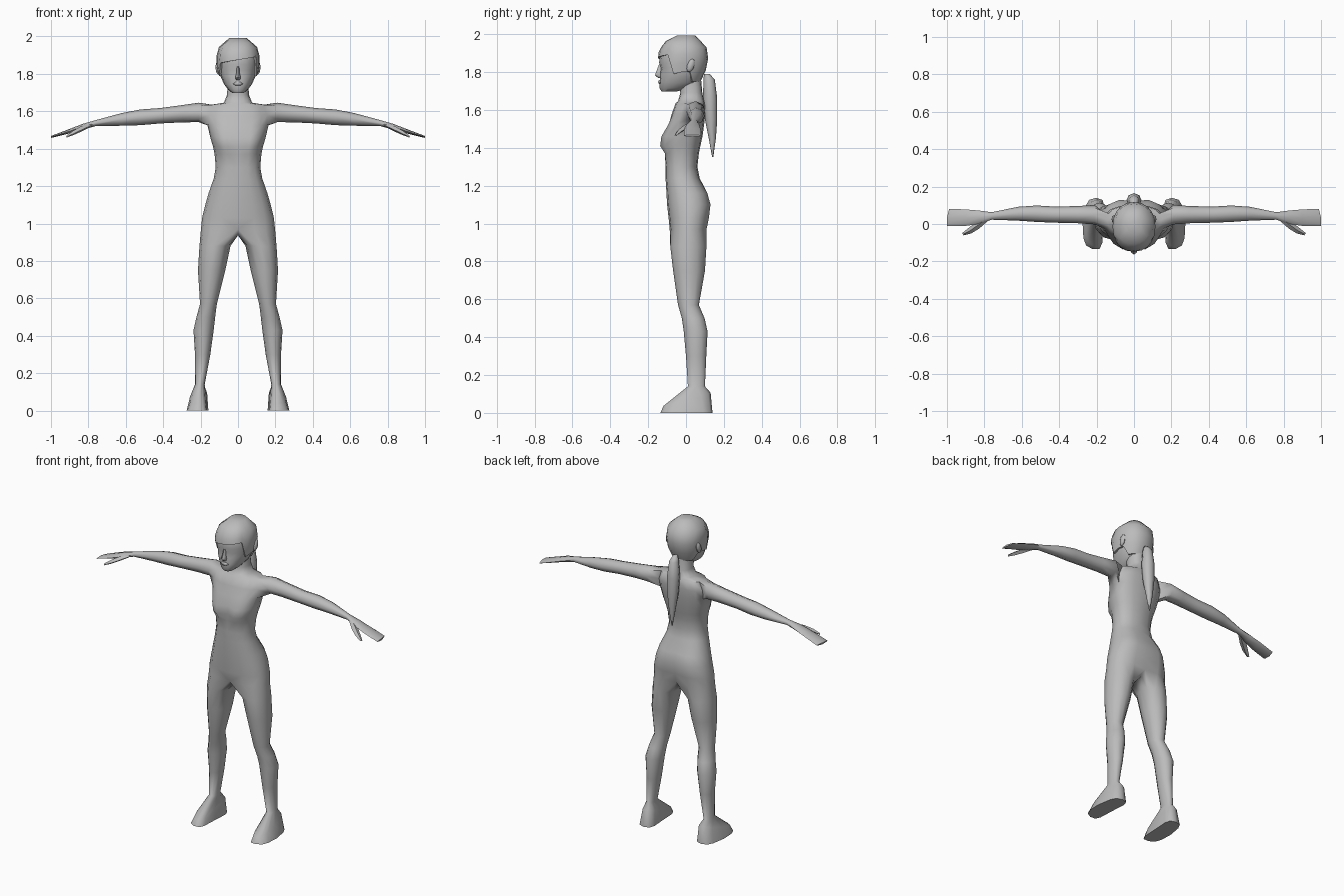
import bpy, bmesh, math
from mathutils import Vector

if "Cube" in bpy.data.objects:
    bpy.data.objects.remove(bpy.data.objects["Cube"])

grey = bpy.data.materials.new("plain grey")
grey.diffuse_color = (0.5, 0.5, 0.5, 1)
grey.use_nodes = True
grey.node_tree.nodes["Principled BSDF"].inputs["Base Color"].default_value = grey.diffuse_color


def spow(v, p):
    return math.copysign(abs(v) ** p, v)


def finish(bm, name, angle=60, mirror=False):
    bmesh.ops.recalc_face_normals(bm, faces=bm.faces)
    me = bpy.data.meshes.new(name)
    bm.to_mesh(me)
    bm.free()
    me.materials.append(grey)
    ob = bpy.data.objects.new(name, me)
    bpy.context.collection.objects.link(ob)
    if mirror:
        m = ob.modifiers.new("mirror", 'MIRROR')
        m.use_clip = True
        m.merge_threshold = 0.001
    bpy.ops.object.select_all(action='DESELECT')
    ob.select_set(True)
    bpy.context.view_layer.objects.active = ob
    bpy.ops.object.shade_smooth_by_angle(angle=math.radians(angle))
    return ob


def bridge(bm, a, b):
    n = len(a)
    for i in range(n):
        j = (i + 1) % n
        bm.faces.new((a[i], a[j], b[j], b[i]))


def loft(bm, rings, n, p=1.0):
    """Closed loft of horizontal rings: z, half width, front y, back y."""
    prev = None
    for k, (z, hw, yf, yb) in enumerate(rings):
        ring = []
        for i in range(n):
            a = 2 * math.pi * i / n
            ring.append(bm.verts.new((hw * spow(math.sin(a), p),
                                      (yf + yb) / 2 - (yb - yf) / 2 * spow(math.cos(a), p), z)))
        if prev:
            bridge(bm, prev, ring)
        if k in (0, len(rings) - 1):
            bm.faces.new(ring)
        prev = ring


# Body: one half, mirrored
bm = bmesh.new()

# Torso and neck half rings: z, half width, front y, back y, bust
torso = [(.97, .198, -.086, .115, 0), (1.03, .192, -.092, .128, 0), (1.10, .175, -.10, .137, 0),
         (1.16, .158, -.103, .12, 0), (1.24, .13, -.108, .072, 0), (1.30, .119, -.108, .06, 0),
         (1.37, .125, -.105, .068, .012), (1.41, .133, -.10, .076, .042), (1.46, .148, -.10, .087, .036),
         (1.525, .163, -.09, .096, .008), (1.58, .166, -.075, .102, 0), (1.635, .145, -.055, .10, 0),
         (1.646, .075, -.042, .096, 0), (1.69, .058, -.03, .086, 0), (1.76, .056, -.04, .08, 0)]
rows = []
for z, hw, yf, yb, bust in torso:
    row = []
    for i in range(9):
        a = math.pi * i / 8
        x = hw * abs(math.sin(a)) ** .85 if 0 < i < 8 else 0
        y = (yf + yb) / 2 - (yb - yf) / 2 * spow(math.cos(a), .85)
        y -= bust * (0, 1, .8, .2, 0, 0, 0, 0, 0)[i]
        if z < 1.2 and i == 8:
            y -= .015          # cleft at the back
        row.append(bm.verts.new((x, y, z)))
    rows.append(row)
HOLE = 9                       # the arm joins the rows from here
for k in range(len(rows) - 1):
    for i in range(8):
        if k in (HOLE, HOLE + 1) and i in (3, 4):
            continue
        bm.faces.new((rows[k][i], rows[k][i + 1], rows[k + 1][i + 1], rows[k + 1][i]))

# Arm and hand: x, y, z, half depth, half height
lo, mid, hi = rows[HOLE:HOLE + 3]
prev = [lo[3], lo[4], lo[5], mid[5], hi[5], hi[4], hi[3], mid[3]]
arm = [(.21, .05, 1.594, .052, .052), (.30, .05, 1.587, .046, .046), (.42, .05, 1.576, .043, .041),
       (.52, .055, 1.568, .044, .042), (.62, .055, 1.557, .037, .034), (.76, .043, 1.537, .02, .016),
       (.83, .036, 1.518, .036, .015), (.90, .034, 1.494, .044, .012), (1.0, .035, 1.463, .046, .005)]
for x, y, z, ry, rz in arm:
    ring = []
    for i in range(8):
        t = math.pi / 4 * (i + 1)
        dy = -ry * math.cos(t)
        dx = -.012 * dy / .046 if x == 1.0 else 0
        ring.append(bm.verts.new((x + min(dx, 0), y + dy, z - rz * math.sin(t))))
    bridge(bm, prev, ring)
    prev = ring
bm.faces.new(prev)

# Thumb
prev = None
for x, y, z, w in [(.785, .03, 1.528, .012), (.84, -.01, 1.505, .018), (.88, -.038, 1.485, .015),
                   (.915, -.055, 1.466, .007)]:
    ring = [bm.verts.new(Vector((x, y, z)) + Vector(d) * w)
            for d in ((.7, .8, 0), (0, 0, .8), (-.7, -.8, 0), (0, 0, -.8))]
    if prev:
        bridge(bm, prev, ring)
    prev = ring
bm.faces.new(prev)

# Leg and foot: z, inner x, outer x, front y, back y, slope, squareness
crotch = [bm.verts.new((0, y, .937)) for y in (.07, .02, -.04)]
prev = rows[0] + crotch
leg = [(.88, .04, .206, -.083, .108, 0, 1), (.75, .068, .214, -.068, .10, 0, 1),
       (.57, .113, .203, -.042, .068, 0, 1), (.50, .122, .222, -.022, .098, 0, 1),
       (.43, .13, .238, -.012, .114, 0, 1), (.30, .148, .23, 0, .107, 0, 1),
       (.14, .178, .23, .01, .10, 0, 1), (.07, .17, .258, -.118, .13, .28, .75),
       (0, .165, .275, -.135, .14, 0, .6)]
for z, xi, xo, yf, yb, slope, p in leg:
    ring = []
    for i in range(12):
        a = math.pi / 6 * (i - 4)
        x = (xi + xo) / 2 + (xo - xi) / 2 * spow(math.cos(a), p)
        y = (yf + yb) / 2 + (yb - yf) / 2 * spow(math.sin(a), p)
        if p < 1:
            y += .25 * (x - .22) if y < 0 else 0       # toes slant outwards
            x -= .12 * max(y, 0)
        ring.append(bm.verts.new((x, y, z + slope * y)))
    bridge(bm, prev, ring)
    prev = ring
bm.faces.new(prev)
finish(bm, "body", 65, mirror=True)

# Head with jaw and brow
skull = [(1.697, .03, -.128, -.05), (1.715, .052, -.14, .02), (1.745, .075, -.139, .065),
         (1.79, .094, -.137, .09), (1.82, .10, -.133, .10), (1.85, .103, -.142, .108),
         (1.90, .104, -.136, .108), (1.945, .088, -.112, .092), (1.972, .062, -.075, .066),
         (1.984, .03, -.035, .035)]
bm = bmesh.new()
loft(bm, skull, 16, .9)
finish(bm, "head", 50)


def skull_at(z):
    for a, b in zip(skull, skull[1:]):
        if z <= b[0]:
            t = (z - a[0]) / (b[0] - a[0])
            return [a[j] + t * (b[j] - a[j]) for j in (1, 2, 3)]
    return skull[-1][1:]


# Hair cap: hairline is high and slanted in front, low behind
bm = bmesh.new()
cols = []
for i in range(20):
    a = 2 * math.pi * i / 20
    c = math.cos(a)
    low = 1.875 + .02 * math.sin(a) if c > .5 else (1.79 if c > .2 else 1.80 if c > -.4 else 1.75)
    col = []
    for t in (0, .25, .5, .75, 1):
        z = low + t * (1.982 - low)
        hw, yf, yb = skull_at(z)
        hw, yf, yb = hw + .011, yf - .009, yb + .009
        col.append(bm.verts.new((hw * spow(math.sin(a), .9),
                                 (yf + yb) / 2 - (yb - yf) / 2 * spow(c, .9), z + .01 * t)))
    hw, yf, yb = skull_at(low)
    col.insert(0, bm.verts.new((hw * .95 * spow(math.sin(a), .9),
                                (yf + yb) / 2 - (yb - yf) / 2 * .95 * spow(c, .9), low)))
    cols.append(col)
for i in range(20):
    a, b = cols[i], cols[(i + 1) % 20]
    for k in range(5):
        bm.faces.new((a[k], b[k], b[k + 1], a[k + 1]))
bm.faces.new([c[-1] for c in cols])
finish(bm, "hair", 50)

# Ponytail
bm = bmesh.new()
loft(bm, [(1.79, .014, .095, .125), (1.76, .028, .092, .152), (1.66, .04, .09, .165),
          (1.55, .034, .10, .165), (1.45, .02, .12, .158), (1.35, .003, .138, .144)], 8)
finish(bm, "ponytail")

# Nose and lips
bm = bmesh.new()
loft(bm, [(1.768, .012, -.146, -.12), (1.782, .017, -.164, -.12), (1.80, .011, -.158, -.12),
          (1.84, .007, -.143, -.12)], 6)
finish(bm, "nose")
bm = bmesh.new()
loft(bm, [(1.738, .016, -.143, -.12), (1.747, .026, -.148, -.12), (1.757, .016, -.143, -.12)], 8)
finish(bm, "lips")

# Ears
bm = bmesh.new()
bmesh.ops.create_uvsphere(bm, u_segments=8, v_segments=6, radius=1)
for v in bm.verts:
    v.co = Vector((.108 + .012 * v.co.x, .025 + .02 * v.co.y + .008 * v.co.z, 1.835 + .035 * v.co.z))
finish(bm, "ears", mirror=True)
